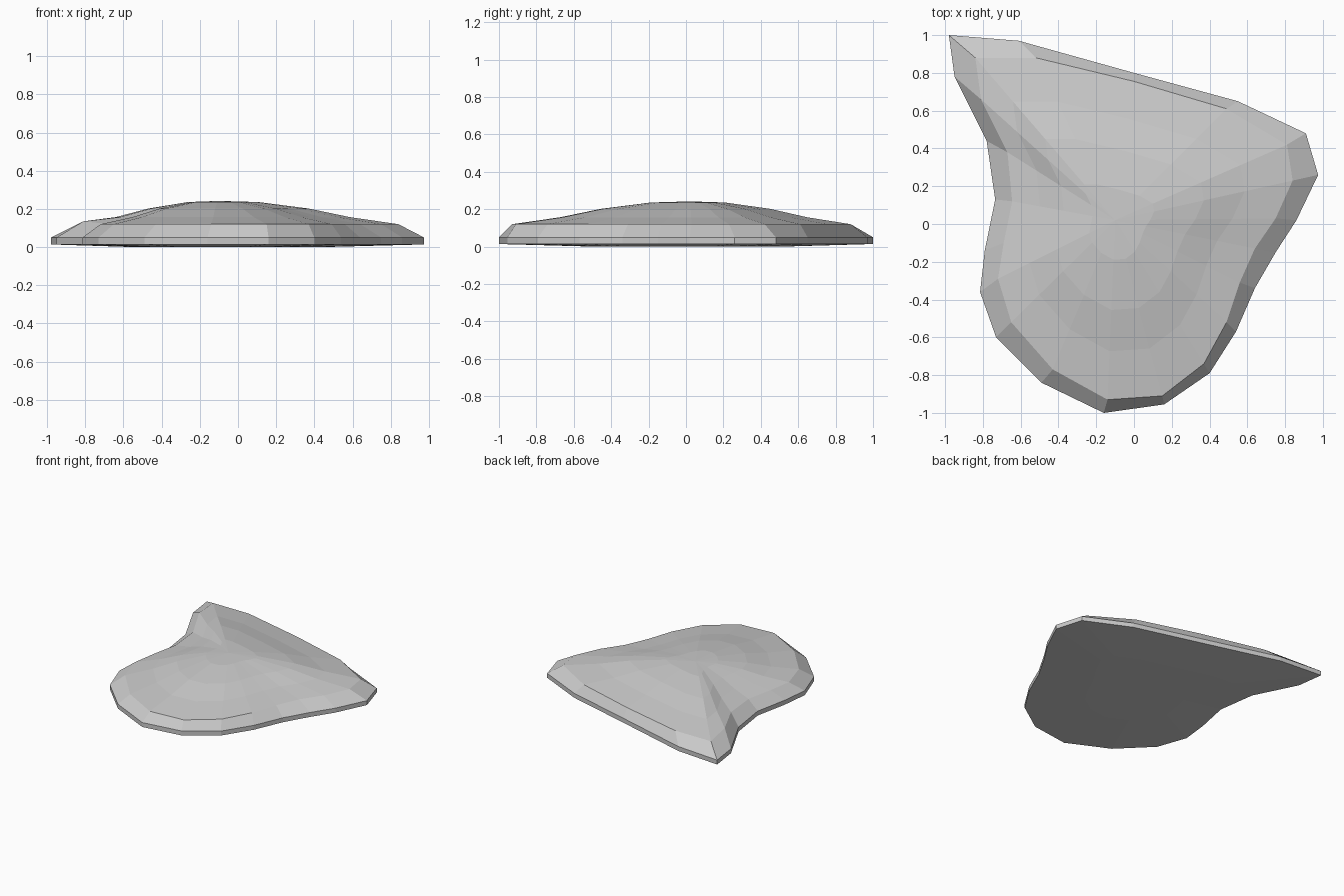
import bpy, bmesh
from mathutils import Vector

if "Cube" in bpy.data.objects:
    bpy.data.objects.remove(bpy.data.objects["Cube"])

# Outer footprint and matching bevelled shoulder, clockwise from the back-left tip
OUTER = [(-.98, 1), (-.61, .97), (0, .80), (.55, .65), (.91, .48), (.975, .26), (.86, .02),
         (.75, -.15), (.64, -.34), (.54, -.57), (.40, -.79), (.16, -.955), (-.16, -1),
         (-.49, -.84), (-.73, -.60), (-.815, -.36), (-.79, -.14), (-.735, .13),
         (-.78, .44), (-.95, .78)]
INNER = [(-.84, .88), (-.52, .88), (0, .755), (.49, .61), (.81, .42), (.84, .23), (.75, .03),
         (.64, -.13), (.56, -.31), (.49, -.52), (.37, -.74), (.15, -.91), (-.14, -.93),
         (-.43, -.77), (-.65, -.52), (-.72, -.29), (-.69, -.10), (-.645, .12),
         (-.67, .38), (-.81, .66)]
CENTRE = Vector((-.10, .02))


def scaled(points, s):
    return [CENTRE + (Vector(p) - CENTRE) * s for p in points]


bm = bmesh.new()


def ring(points, z):
    return [bm.verts.new((p[0], p[1], z)) for p in points]


# Underside, rim, shoulder, then the shrinking terraces of the mound
rings = [ring(scaled(OUTER, .5), 0), ring(OUTER, .014), ring(OUTER, .05), ring(INNER, .12)]
rings[-1][-1].co.z = .135
for s, z in ((.73, .157), (.5, .202), (.22, .236)):
    rings.append(ring(scaled(INNER, s), z))

n = len(OUTER)
for a, b in zip(rings, rings[1:]):
    for i in range(n):
        j = (i + 1) % n
        bm.faces.new((a[i], a[j], b[j], b[i]))

# Close the bottom and the crown
bm.faces.new(rings[0])
peak = bm.verts.new((CENTRE.x, CENTRE.y, .242))
for i in range(n):
    bm.faces.new((rings[-1][i], rings[-1][(i + 1) % n], peak))
bmesh.ops.recalc_face_normals(bm, faces=bm.faces)

mesh = bpy.data.meshes.new("ground_mound")
bm.to_mesh(mesh)
bm.free()
bpy.context.collection.objects.link(bpy.data.objects.new("ground_mound", mesh))
